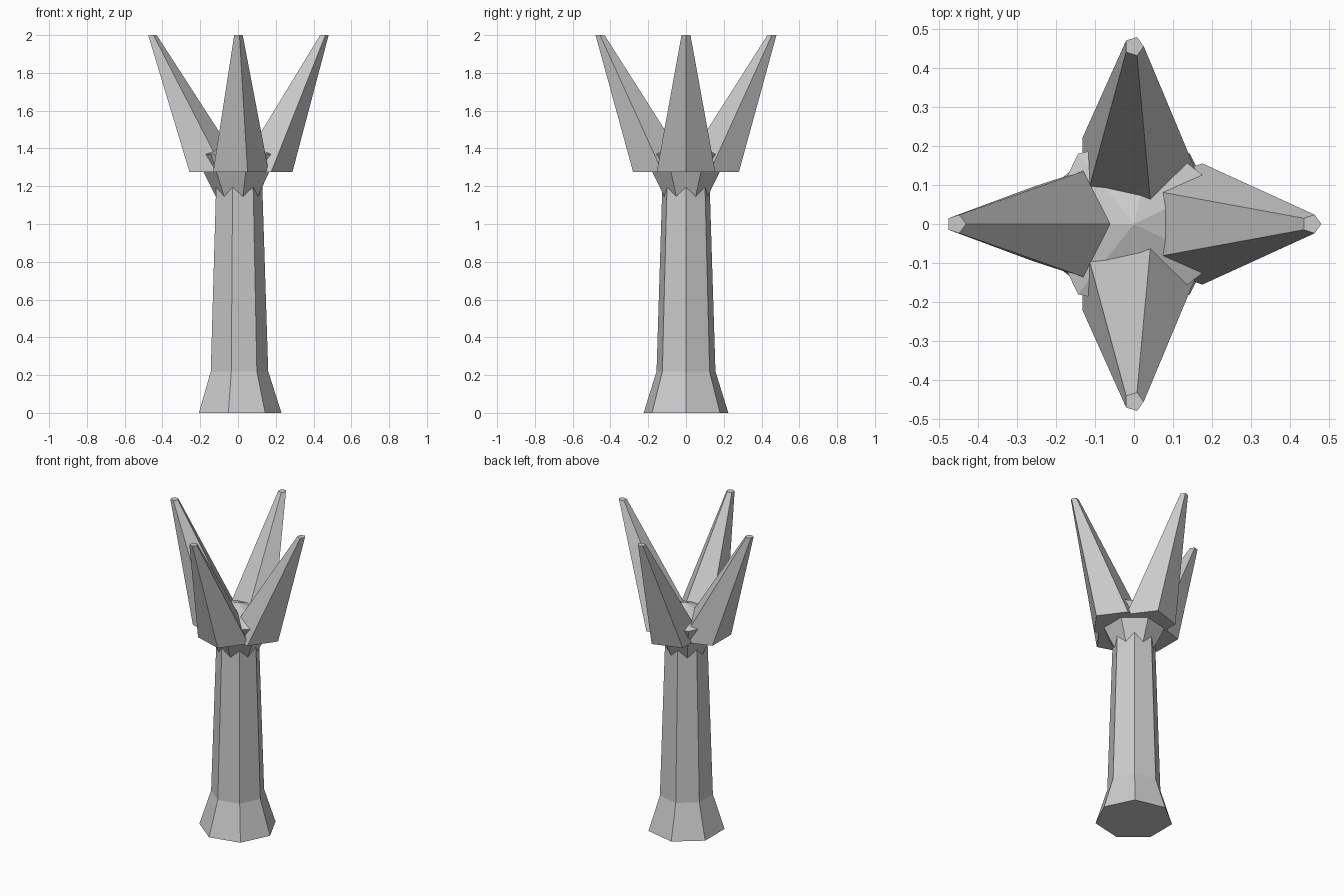
import bpy
import bmesh
from math import cos, sin, tau

if "Cube" in bpy.data.objects:
    bpy.data.objects.remove(bpy.data.objects["Cube"], do_unlink=True)

stone = bpy.data.materials.new("grey stone")
stone.use_nodes = True
GREY = (0.6, 0.6, 0.6, 1)
stone.diffuse_color = GREY
stone.node_tree.nodes["Principled BSDF"].inputs["Base Color"].default_value = GREY


def loft(name, sides, rings, turn=0.0):
    """Stack polygon rings given as (x, y, z, radius) and cap both ends."""
    bm = bmesh.new()
    loops = []
    for x, y, z, r in rings:
        angles = [turn + tau * i / sides for i in range(sides)]
        loops.append([bm.verts.new((x + r * cos(a), y + r * sin(a), z)) for a in angles])
    for low, high in zip(loops, loops[1:]):
        for i in range(sides):
            j = (i + 1) % sides
            bm.faces.new((low[i], low[j], high[j], high[i]))
    bm.faces.new(loops[0][::-1])
    bm.faces.new(loops[-1])
    mesh = bpy.data.meshes.new(name)
    bm.to_mesh(mesh)
    bm.free()
    mesh.materials.append(stone)
    obj = bpy.data.objects.new(name, mesh)
    bpy.context.collection.objects.link(obj)
    return obj


# Flared seven-sided column
loft("column", 7, [(0, 0, 0, 0.23), (0, 0, 0.22, 0.16), (0, 0, 1.22, 0.128)])

# Faceted head between the prongs, turned half a side from the column
loft("head", 7, [(0, 0, 1.10, 0.095), (0, 0, 1.27, 0.18),
                 (0, 0, 1.37, 0.23), (0, 0, 1.45, 0.003)], turn=tau / 14)

# Four leaning five-sided prongs
for side, dx, dy in (("left", 1, 0), ("right", -1, 0), ("back", 0, 1), ("front", 0, -1)):
    loft(side + "_prong", 5, [(0.125 * dx, 0.125 * dy, 1.275, 0.163),
                              (0.455 * dx, 0.455 * dy, 2.0, 0.025)])
